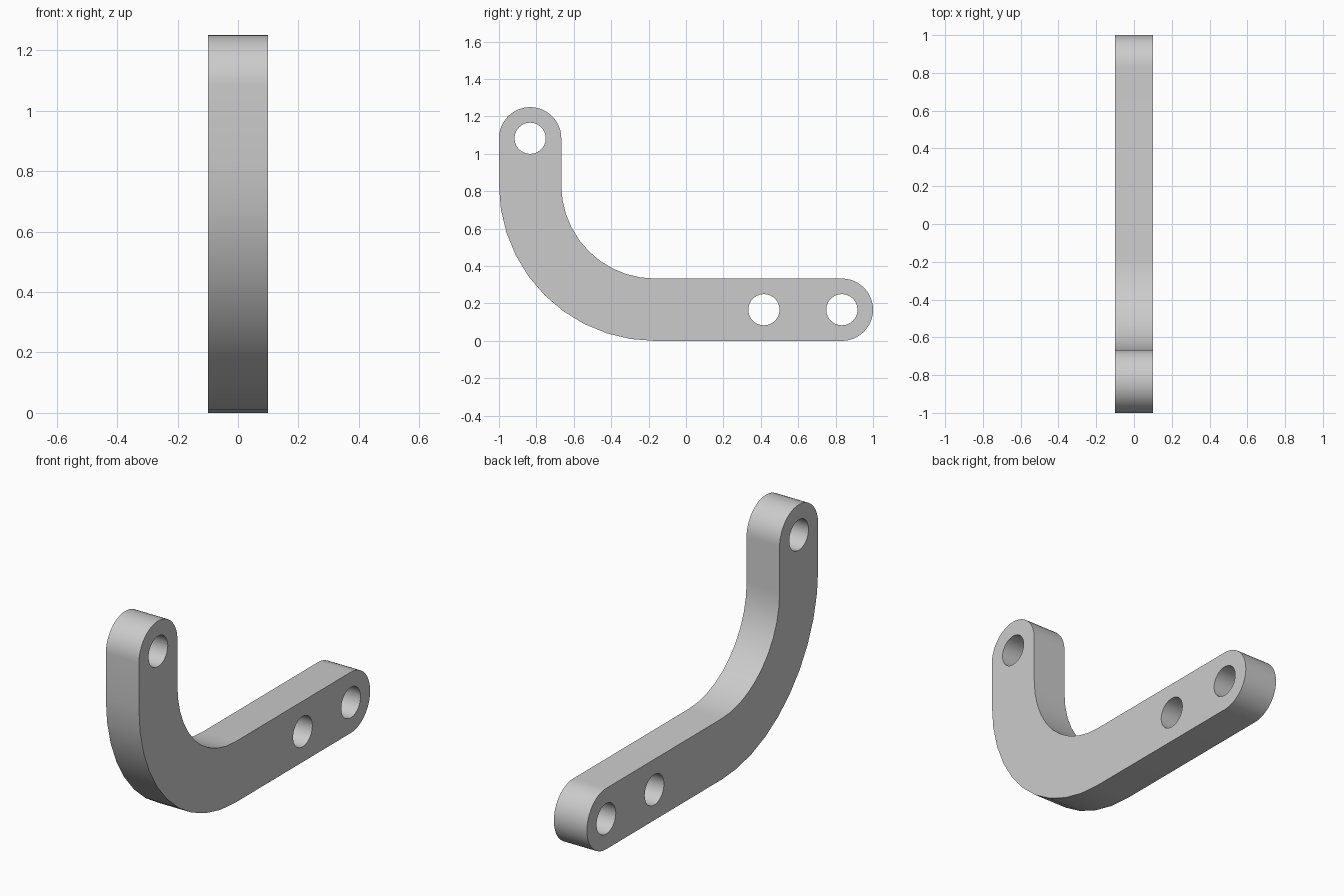
import bpy, bmesh
from math import sin, cos, radians
from mathutils import Matrix

if "Cube" in bpy.data.objects:
    bpy.data.objects.remove(bpy.data.objects["Cube"])

R = 1 / 6          # half width of the bar
HOLE = 1 / 12      # hole radius
THICK = 0.2


def arc(cy, cz, r, a0, a1, n):
    """Points of an arc in the side (y, z) plane."""
    angles = [radians(a0 + (a1 - a0) * i / n) for i in range(n + 1)]
    return [(cy + r * cos(a), cz + r * sin(a)) for a in angles]


# Outline: rounded foot end, inner bend, rounded top end, outer bend
outline = (arc(5 / 6, R, R, -90, 90, 24)
           + arc(-R, 5 / 6, 0.5, 270, 180, 10)
           + arc(-5 / 6, 13 / 12, R, 0, 180, 24)
           + arc(-R, 5 / 6, 5 / 6, 180, 270, 10))

# Three bolt holes
holes = [arc(y, z, HOLE, 0, 360, 40)[:-1]
         for y, z in [(-5 / 6, 13 / 12), (5 / 12, R), (5 / 6, R)]]

# Filled, extruded profile
curve = bpy.data.curves.new("bent_bracket_profile", 'CURVE')
curve.dimensions = '2D'
curve.fill_mode = 'BOTH'
curve.extrude = THICK / 2
for pts in [outline] + holes:
    spline = curve.splines.new('POLY')
    spline.points.add(len(pts) - 1)
    for p, (y, z) in zip(spline.points, pts):
        p.co = (y, z, 0, 1)
    spline.use_cyclic_u = True

bracket = bpy.data.objects.new("bent_bracket", curve)
bpy.context.collection.objects.link(bracket)
bpy.context.view_layer.objects.active = bracket
bracket.select_set(True)
bpy.ops.object.convert(target='MESH')
bracket = bpy.context.object

# Stand the profile up in the side plane, weld caps to walls
bm = bmesh.new()
bm.from_mesh(bracket.data)
bm.transform(Matrix(((0, 0, 1, 0), (1, 0, 0, 0), (0, 1, 0, 0), (0, 0, 0, 1))))
bmesh.ops.remove_doubles(bm, verts=bm.verts, dist=1e-5)
bmesh.ops.recalc_face_normals(bm, faces=bm.faces)
bm.to_mesh(bracket.data)
bm.free()
bpy.ops.object.shade_smooth_by_angle(angle=radians(30))
